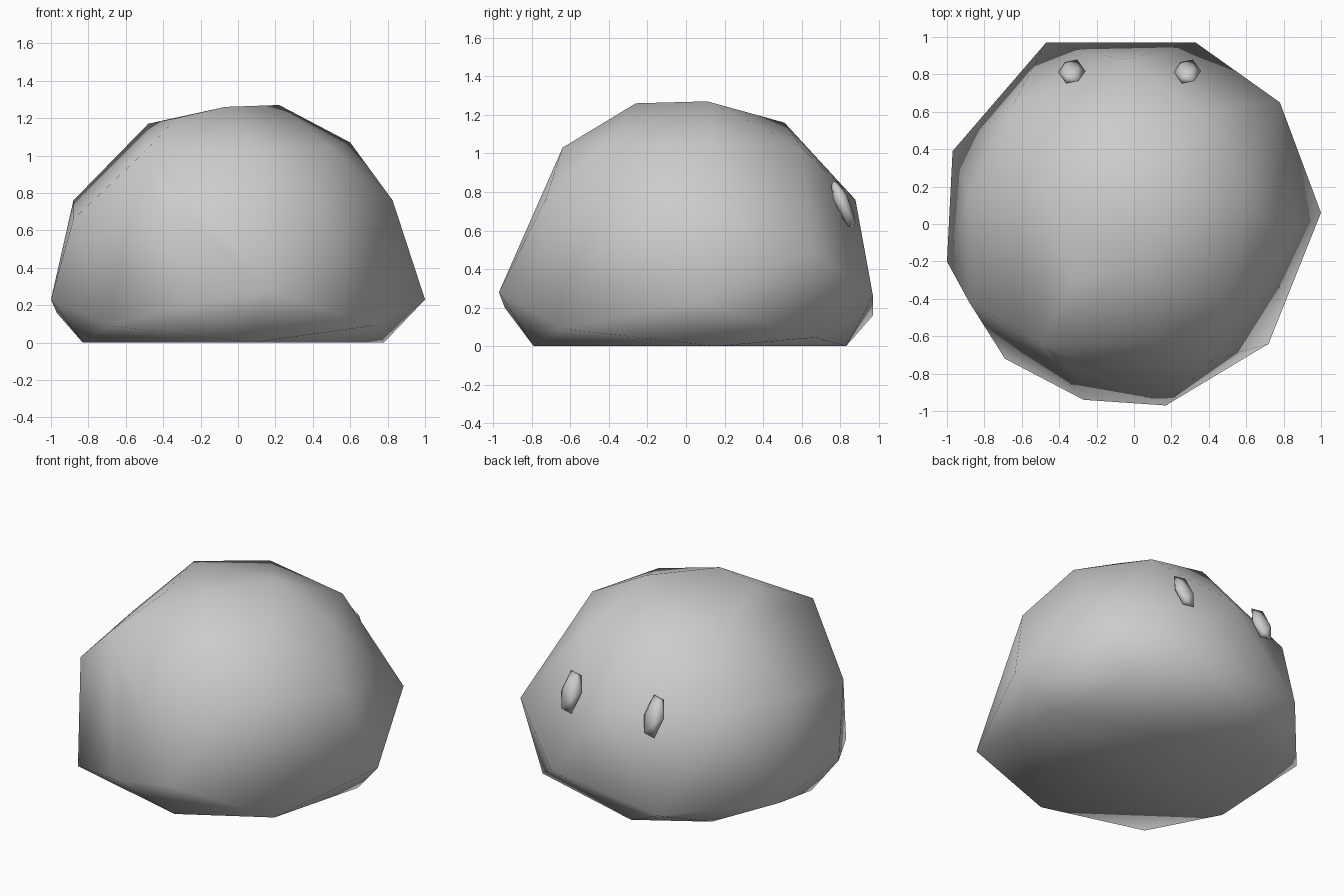
import bpy, bmesh
from math import radians, cos, sin
from mathutils import Matrix

if "Cube" in bpy.data.objects:
    bpy.data.objects.remove(bpy.data.objects["Cube"])


def polar(angle, r, z):
    return (r * cos(radians(angle)), r * sin(radians(angle)), z)


def finish(bm, name):
    bmesh.ops.recalc_face_normals(bm, faces=bm.faces[:])
    for f in bm.faces:
        f.smooth = True
    mesh = bpy.data.meshes.new(name)
    bm.to_mesh(mesh)
    bm.free()
    ob = bpy.data.objects.new(name, mesh)
    bpy.context.collection.objects.link(ob)
    return ob


# Body: irregular rings wrapped in a coarse convex skin with a flat base
widest = [(1, .06, .23), (.78, .65, .5), (.33, .97, .26), (-.47, .97, .16),
          (-.97, .39, .16), (-1, -.2, .23), (-.69, -.72, .09),
          (-.27, -.94, .2), (.17, -.97, .28), (.72, -.64, .09)]
middle = [(-.88, .15, .76), (-.88, -.42, .66)] + [polar(a, r, .76) for a, r in
          [(355, .83), (93, .88), (135, .91), (245, .83), (300, .84)]]
upper = [(.6, .14, 1.07), (.36, .6, 1.03), (-.12, .51, 1.16),
         (-.48, .22, 1.17), (-.33, -.3, 1.2), (-.5, -.64, 1.02),
         (.1, -.64, 1.03), (.5, -.42, 1.04)]
crown = [(.22, .11, 1.27), (-.07, -.26, 1.26)]
base = [(.08, -.79, 0), (-.83, -.15, 0), (-.59, .57, 0),
        (-.17, .83, 0), (.6, .67, .045), (.78, .16, 0)]

bm = bmesh.new()
for p in widest + middle + upper + crown + base:
    bm.verts.new(p)
bmesh.ops.convex_hull(bm, input=bm.verts[:])
loose = [v for v in bm.verts if not v.link_faces]
bmesh.ops.delete(bm, geom=loose, context='VERTS')
finish(bm, "body")

# Eyes: small tall ovals leaning with the back slope
for name, x in (("eye_left", -.333), ("eye_right", .285)):
    bm = bmesh.new()
    bmesh.ops.create_icosphere(
        bm, subdivisions=1, radius=1,
        matrix=Matrix.Translation((x, .815, .735))
        @ Matrix.Rotation(radians(23), 4, 'X')
        @ Matrix.Diagonal((.073, .042, .15, 1))
        @ Matrix.Rotation(radians(30), 4, 'Y'))
    finish(bm, name)
